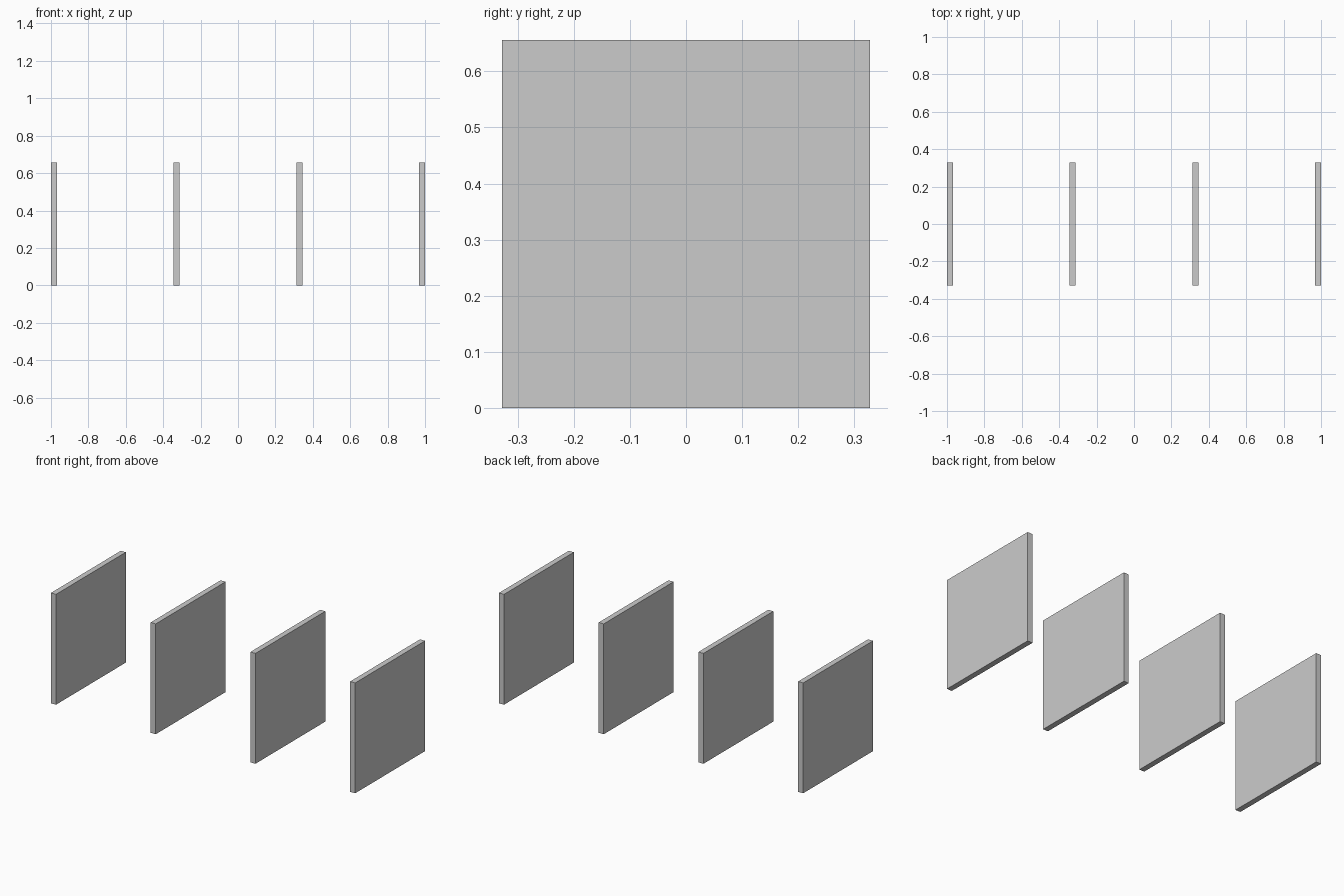
import bpy

if "Cube" in bpy.data.objects:
    bpy.data.objects.remove(bpy.data.objects["Cube"])

SIZE = 2 / 3.05          # panel side, also the spacing between panels
THICK = SIZE / 20        # panel thickness


def panel(name, x):
    # upright square slab standing on the ground
    bpy.ops.mesh.primitive_cube_add(size=1, location=(0, 0, 0))
    ob = bpy.context.object
    ob.name = name
    for v in ob.data.vertices:
        v.co.x *= THICK
        v.co.y *= SIZE
        v.co.z = (v.co.z + 0.5) * SIZE
    ob.location.x = x
    return ob


# row of four parallel panels
for i in range(4):
    panel(f"wall_panel_{i + 1}", (i - 1.5) * SIZE)
